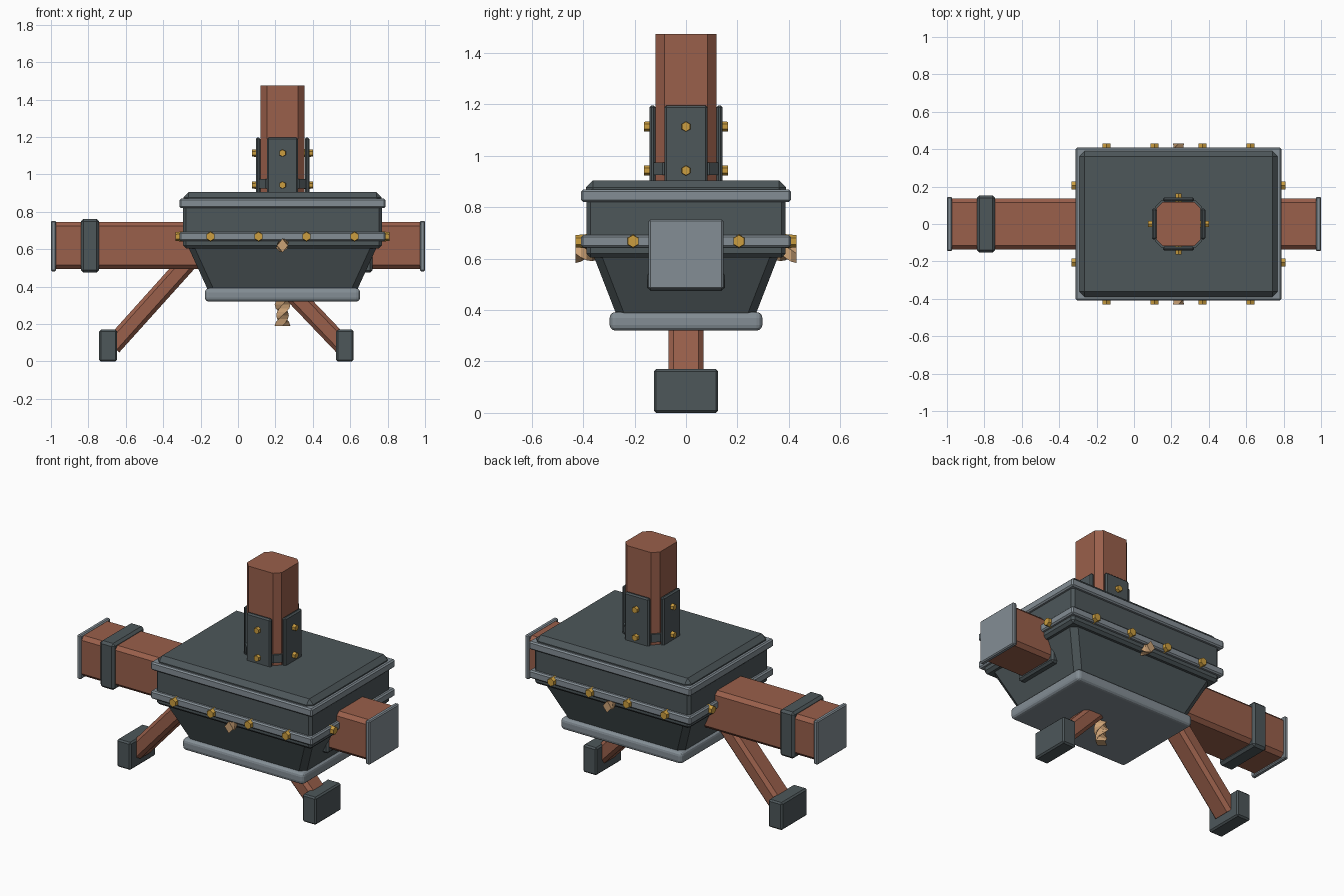
import bpy, bmesh, math
from mathutils import Matrix, Vector

cube = bpy.data.objects.get("Cube")
if cube:
    bpy.data.objects.remove(cube, do_unlink=True)


def material(name, r, g, b):
    m = bpy.data.materials.new(name)
    m.use_nodes = True
    m.diffuse_color = (r, g, b, 1)
    m.node_tree.nodes["Principled BSDF"].inputs["Base Color"].default_value = (r, g, b, 1)
    return m


IRON = material("dark iron", 0.075, 0.095, 0.102)
STEEL = material("grey steel", 0.23, 0.27, 0.30)
WOOD = material("red wood", 0.32, 0.115, 0.07)
BRASS = material("brass", 0.60, 0.34, 0.05)
ROPE = material("tan rope", 0.60, 0.36, 0.18)
CX = 0.238  # centre of the body and post


def finish(bm, name, mat):
    bmesh.ops.recalc_face_normals(bm, faces=bm.faces[:])
    mesh = bpy.data.meshes.new(name)
    bm.to_mesh(mesh)
    bm.free()
    mesh.materials.append(mat)
    obj = bpy.data.objects.new(name, mesh)
    bpy.context.collection.objects.link(obj)
    return obj


def block(name, mat, x, y, z, bevel=0.01, segments=1, axis=None, taper=(1, 1), tilt=0):
    """Bevelled box; axis limits the bevel to edges along it, taper scales the bottom."""
    bm = bmesh.new()
    bmesh.ops.create_cube(bm, size=1)
    size = Vector((x[1] - x[0], y[1] - y[0], z[1] - z[0]))
    centre = Vector((x[1] + x[0], y[1] + y[0], z[1] + z[0])) / 2
    for v in bm.verts:
        low = v.co.z < 0
        v.co = Vector(a * b for a, b in zip(v.co, size))
        if low:
            v.co.x *= taper[0]
            v.co.y *= taper[1]
    edges = bm.edges[:]
    if axis is not None:
        edges = [e for e in edges
                 if abs((e.verts[0].co - e.verts[1].co).normalized()[axis]) > 0.8]
    if bevel:
        bmesh.ops.bevel(bm, geom=edges, offset=bevel, segments=segments,
                        profile=0.5, affect='EDGES', clamp_overlap=True)
    bm.transform(Matrix.Translation(centre) @ Matrix.Rotation(tilt, 4, 'Y'))
    return finish(bm, name, mat)


def bolt(name, pos, normal, radius):
    bm = bmesh.new()
    bmesh.ops.create_cone(bm, cap_ends=True, segments=6, radius1=radius,
                          radius2=radius * 0.85, depth=0.05)
    turn = Vector(normal).to_track_quat('Z', 'Y').to_matrix().to_4x4()
    bm.transform(Matrix.Translation(pos) @ turn)
    finish(bm, name, BRASS)


def twisted_rope(name, start, end, radius, turns, rings, sides=4):
    start, end = Vector(start), Vector(end)
    bm = bmesh.new()
    loops = []
    for i in range(rings + 1):
        t = i / rings
        loop = []
        for k in range(sides):
            a = math.tau * (k / sides + turns * t)
            r = radius * (1 if k % 2 else 0.8)
            loop.append(bm.verts.new((r * math.cos(a), r * math.sin(a),
                                      t * (end - start).length)))
        loops.append(loop)
    for a, b in zip(loops, loops[1:]):
        for k in range(sides):
            n = (k + 1) % sides
            bm.faces.new((a[k], a[n], b[n], b[k]))
    bm.faces.new(loops[0])
    bm.faces.new(loops[-1])
    turn = (end - start).to_track_quat('Z', 'Y').to_matrix().to_4x4()
    bm.transform(Matrix.Translation(start) @ turn)
    finish(bm, name, ROPE)


def around(hx, hy):
    """x and y ranges of a part centred on the body."""
    return (CX - hx, CX + hx), (-hy, hy)


# Body: lid, walls, tapered hopper and base plate
block("lid", IRON, *around(0.53, 0.39), (0.82, 0.905), 0.028)
block("upper_wall", IRON, *around(0.532, 0.388), (0.605, 0.85), 0.016)
block("hopper", IRON, *around(0.51, 0.365), (0.385, 0.625), 0.03, axis=2, taper=(0.785, 0.745))
block("base_plate", STEEL, *around(0.415, 0.297), (0.32, 0.392), 0.022, 3)
for name, z in (("upper_rim", (0.82, 0.87)), ("lower_rim", (0.643, 0.692))):
    block(name, STEEL, *around(0.551, 0.408), z, 0.008)

# Horizontal beam with end plates and bands
block("beam", WOOD, (-0.98, 0.98), (-0.137, 0.137), (0.495, 0.745), 0.022, axis=0)
for side, name in ((-1, "right_end_plate"), (1, "left_end_plate")):
    x = sorted((side * 0.972, side * 1.0))
    block(name, STEEL, x, (-0.145, 0.145), (0.482, 0.752), 0.006)
block("beam_band", IRON, (-0.84, -0.742), (-0.153, 0.153), (0.475, 0.762), 0.014)
block("beam_collar", IRON, (0.62, 0.718), (-0.15, 0.15), (0.475, 0.74), 0.012)

# Post with its collar and side plates
block("post", WOOD, *around(0.118, 0.118), (0.85, 1.475), 0.035, axis=2)
block("post_collar", IRON, *around(0.126, 0.126), (0.925, 0.975), 0.035, axis=2)
for nx, ny, name in ((1, 0, "left"), (-1, 0, "right"), (0, -1, "front"), (0, 1, "back")):
    hx, hy = (0.012, 0.083) if nx else (0.083, 0.012)
    px, py = CX + nx * 0.131, ny * 0.131
    block(name + "_post_plate", IRON, (px - hx, px + hx), (py - hy, py + hy), (0.86, 1.197), 0.008)
    for z in (0.943, 1.114):
        bolt(name + "_post_bolt", (CX + nx * 0.138, ny * 0.138, z), (nx, ny, 0), 0.022)

# Bolts along the lower rim
for side in (-1, 1):
    for offset in (-0.385, -0.128, 0.128, 0.385):
        bolt("rim_bolt", (CX + offset, side * 0.405, 0.668), (0, side, 0), 0.028)
    for y in (-0.206, 0.206):
        bolt("rim_bolt", (CX + side * 0.546, y, 0.668), (side, 0, 0), 0.028)

# Legs and feet
def leg(name, top, bottom, thickness):
    top, bottom = Vector((top[0], 0, top[1])), Vector((bottom[0], 0, bottom[1]))
    d, mid = top - bottom, (top + bottom) / 2
    h, t = d.length / 2, thickness / 2
    block(name, WOOD, (mid.x - t, mid.x + t), (-0.068, 0.068), (mid.z - h, mid.z + h),
          0.02, axis=2, tilt=math.atan2(d.x, d.z))


leg("right_leg", (-0.215, 0.59), (-0.672, 0.082), 0.1)
leg("left_leg", (0.24, 0.42), (0.56, 0.085), 0.1)
block("right_foot", IRON, (-0.742, -0.647), (-0.125, 0.125), (0, 0.17), 0.009)
block("left_foot", IRON, (0.525, 0.618), (-0.125, 0.125), (0, 0.17), 0.009)

# Twisted rope ends
twisted_rope("cross_rope", (CX, -0.43, 0.62), (CX, 0.43, 0.62), 0.037, 3.5, 40)
twisted_rope("hanging_rope", (CX, 0, 0.36), (CX, 0, 0.19), 0.042, 0.75, 9)
